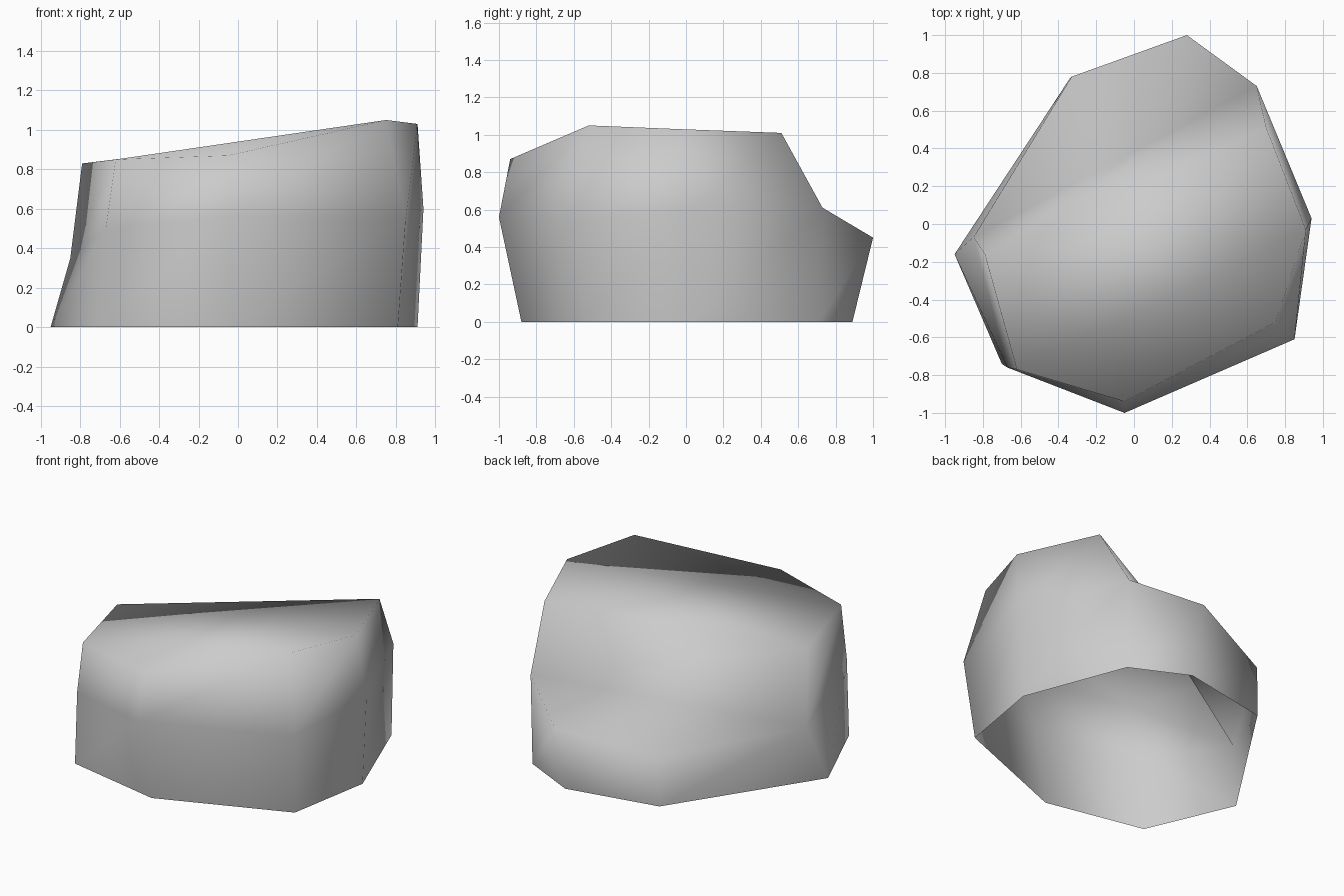
import bpy
import bmesh

default_cube = bpy.data.objects.get("Cube")
if default_cube:
    bpy.data.objects.remove(default_cube, do_unlink=True)


def make_material(name, colour):
    material = bpy.data.materials.new(name)
    material.use_nodes = True
    material.diffuse_color = colour
    material.node_tree.nodes["Principled BSDF"].inputs["Base Color"].default_value = colour
    return material


def add_ring(bm, points):
    return [bm.verts.new(point) for point in points]


def bridge(bm, lower, upper):
    """Join two equally long runs of vertices with quads."""
    for i in range(len(lower) - 1):
        bm.faces.new((lower[i], lower[i + 1], upper[i + 1], upper[i]))


# Outlines run anticlockwise, starting at the right corner
ground_outline = [
    (-.95, -.16, 0), (-.7, -.74, 0), (-.03, -.88, 0), (.81, -.55, 0),
    (.91, .03, 0), (.65, .71, 0), (.28, .89, 0), (-.34, .77, 0),
]
waist_outline = [
    (-.85, -.07, .35), (-.67, -.76, .5), (-.05, -1, .56), (.85, -.61, .55),
    (.94, .03, .6), (.65, .73, .61), (.28, 1, .45), (-.33, .78, .33),
]
plateau_outline = [
    (-.79, -.16, .83), (-.62, -.77, .85), (-.05, -.94, .87),
    (.75, -.52, 1.05), (.91, -.03, 1.03), (.7, .51, 1.01),
]

bm = bmesh.new()
ground = add_ring(bm, ground_outline)
waist = add_ring(bm, waist_outline)
plateau = add_ring(bm, plateau_outline)

# Lower wall all the way round, left open underneath
bridge(bm, ground + ground[:1], waist + waist[:1])

# Upper wall and the step behind the plateau
rim = len(plateau)
bridge(bm, waist[:rim] + waist[:1], plateau + plateau[:1])

# Flat top and the low ledge at the back
right, front_right, front, front_left, left, back_left = plateau
bm.faces.new((front_right, front, front_left, left))
bm.faces.new((right, front_right, left, back_left))
bm.faces.new(waist[rim - 1:] + waist[:1])

bmesh.ops.recalc_face_normals(bm, faces=bm.faces)
for face in bm.faces:
    face.smooth = True

mesh = bpy.data.meshes.new("boulder")
bm.to_mesh(mesh)
bm.free()
mesh.materials.append(make_material("stone grey", (.6, .6, .6, 1)))
boulder = bpy.data.objects.new("boulder", mesh)
bpy.context.collection.objects.link(boulder)
